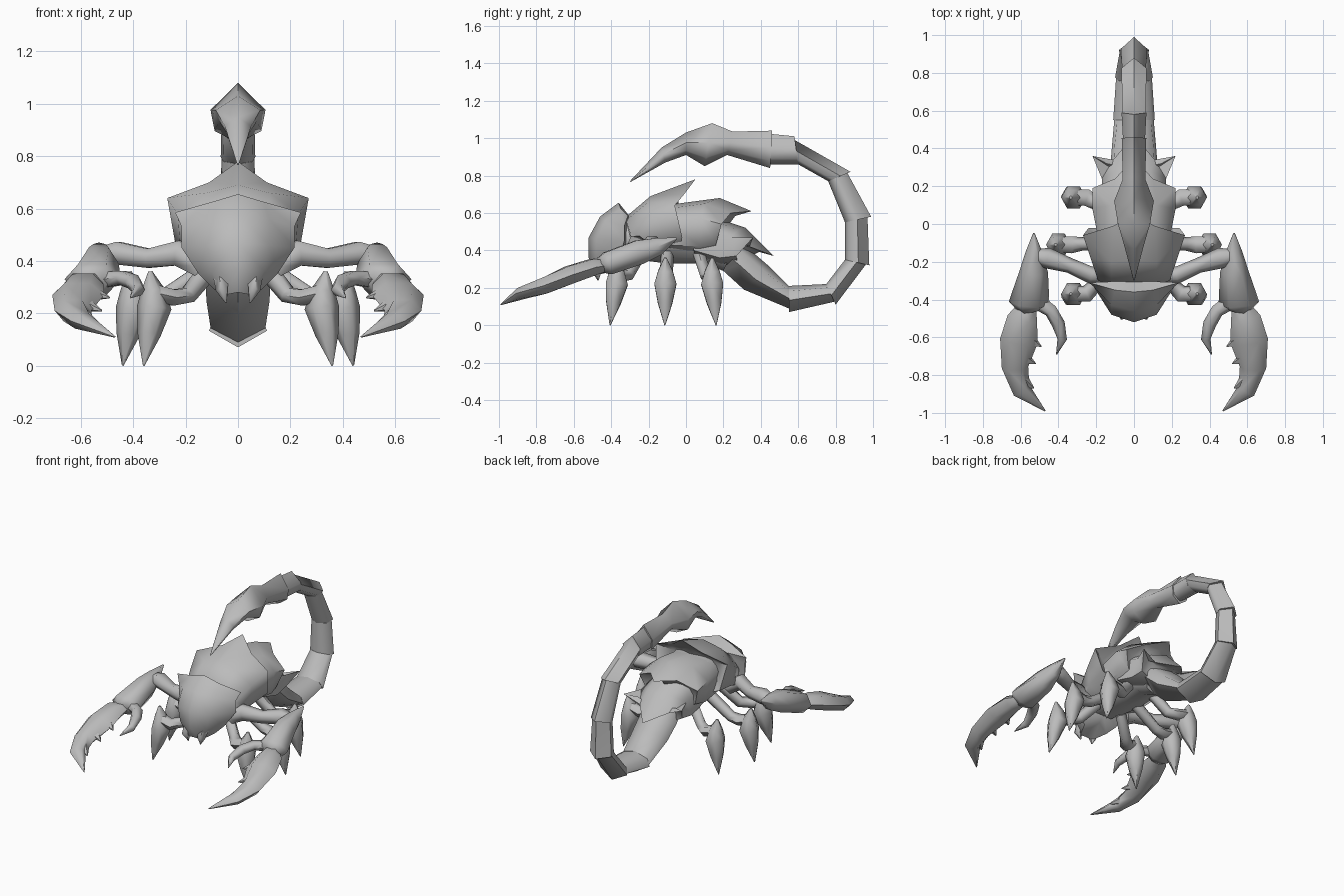
import bpy
import bmesh
from math import cos, sin, pi, radians
from mathutils import Vector

default_cube = bpy.data.objects.get("Cube")
if default_cube:
    bpy.data.objects.remove(default_cube, do_unlink=True)

shell_grey = (0.5, 0.5, 0.5, 1)
shell = bpy.data.materials.new("shell_grey")
shell.use_nodes = True
shell.diffuse_color = shell_grey
shell.node_tree.nodes["Principled BSDF"].inputs["Base Color"].default_value = shell_grey


def loft(name, rings, mirrored=False):
    """Skin a row of equal-sized closed rings and cap both ends."""
    bm = bmesh.new()
    rows = [[bm.verts.new(point) for point in ring] for ring in rings]
    count = len(rows[0])
    for row, following in zip(rows, rows[1:]):
        for i in range(count):
            j = (i + 1) % count
            bm.faces.new((row[i], row[j], following[j], following[i]))
    bm.faces.new(rows[0])
    bm.faces.new(rows[-1])
    bmesh.ops.triangulate(bm, faces=bm.faces[:])
    bmesh.ops.recalc_face_normals(bm, faces=bm.faces[:])
    mesh = bpy.data.meshes.new(name)
    bm.to_mesh(mesh)
    bm.free()
    mesh.materials.append(shell)
    part = bpy.data.objects.new(name, mesh)
    bpy.context.collection.objects.link(part)
    if mirrored:
        part.modifiers.new("mirror", "MIRROR").use_clip = False
    bpy.ops.object.select_all(action="DESELECT")
    part.select_set(True)
    bpy.context.view_layer.objects.active = part
    bpy.ops.object.shade_smooth_by_angle(angle=radians(65))


def whole(half):
    """Complete a half outline, whose ends lie on the centre plane."""
    return half + [(-x, y, z) for x, y, z in reversed(half[1:-1])]


def upright_ring(outer, inner, width, profile):
    """Symmetric ring between an outer and an inner point of the centre plane."""
    a, b = Vector((0, *outer)), Vector((0, *inner))
    sides = [a.lerp(b, t) + Vector((width * w, 0, 0)) for w, t in profile]
    return whole([tuple(p) for p in [a, *sides, b]])


def limb(name, stations, sides=6):
    """Mirrored tapered limb through stations of (centre, half width, half height)."""
    centres = [Vector(s[0]) for s in stations]
    rings = []
    for i, (_, wide, high) in enumerate(stations):
        along = centres[min(i + 1, len(centres) - 1)] - centres[max(i - 1, 0)]
        along.normalize()
        guide = Vector((0, 1, 0)) if abs(along.z) > 0.8 else Vector((0, 0, 1))
        across = along.cross(guide).normalized()
        up = across.cross(along)
        turns = [2 * pi * k / sides for k in range(sides)]
        rings.append([centres[i] + across * wide * cos(t) + up * high * sin(t) for t in turns])
    loft(name, rings, True)


def plate(name, front, middle, rim):
    """Back plate with a pointed rim that tucks under itself."""
    hub = sum((Vector(p) for p in middle), Vector()) / len(middle)
    hub.x = 0
    tuck = [tuple(Vector(p).lerp(hub, 0.35)) for p in rim]
    loft(name, [whole(half) for half in (front, middle, rim, tuck)])


# Body core under the plates
body_profile = [(0.65, 0.08), (1, 0.45), (0.6, 0.9)]
body_stations = [
    ((-.36, .56), (-.34, .36), .15),
    ((-.1, .66), (-.1, .33), .2),
    ((.1, .63), (.1, .33), .17),
    ((.28, .46), (.2, .29), .11),
]
loft("body", [upright_ring(*s, body_profile) for s in body_stations])

# Overlapping back plates, each ending in a point on the centre line
plate("front_plate",
      [(0, -.32, .58), (.12, -.32, .56), (.19, -.3, .5), (.2, -.28, .4), (0, -.28, .36)],
      [(0, -.19, .69), (.12, -.2, .66), (.23, -.18, .58), (.22, -.18, .44), (0, -.18, .36)],
      [(0, .05, .78), (.11, -.01, .7), (.27, -.06, .64), (.24, -.02, .47), (0, -.03, .36)])
plate("middle_plate",
      [(0, -.12, .64), (.12, -.12, .62), (.18, -.12, .56), (.18, -.12, .43), (0, -.1, .36)],
      [(0, .18, .68), (.12, .1, .65), (.22, .08, .57), (.2, .08, .42), (0, .08, .36)],
      [(0, .35, .61), (.1, .24, .6), (.22, .19, .54), (.18, .16, .43), (0, .16, .36)])
plate("rear_plate",
      [(0, .08, .6), (.1, .08, .58), (.17, .06, .52), (.17, .04, .4), (0, .06, .34)],
      [(0, .32, .52), (.09, .28, .51), (.17, .24, .47), (.17, .18, .36), (0, .2, .3)],
      [(0, .47, .37), (.11, .34, .42), (.22, .36, .47), (.16, .27, .37), (0, .28, .28)])

# Shield-shaped head, from brim to chin
head_halves = [
    [(0, -.36, .655), (.1, -.35, .625), (.24, -.31, .585), (0, -.3, .58)],
    [(0, -.46, .58), (.12, -.43, .56), (.215, -.33, .53), (0, -.3, .53)],
    [(0, -.52, .47), (.12, -.48, .46), (.215, -.33, .45), (0, -.3, .45)],
    [(0, -.52, .36), (.1, -.48, .36), (.15, -.36, .35), (0, -.3, .36)],
    [(0, -.48, .28), (.05, -.47, .27), (.09, -.38, .29), (0, -.34, .32)],
]
loft("head", [whole(half) for half in head_halves])
limb("fang", [((.06, -.45, .34), .035, .035), ((.06, -.48, .29), .025, .03),
              ((.045, -.47, .24), .003, .003)], sides=5)

# Tail: a smooth root, then segments that flare and narrow to the next
tail_profile = [(1, 0.45), (0.85, 0.8)]
roots = [
    ((.12, .35), (.3, .44), .11),
    ((.2, .29), (.38, .37), .125),
    ((.31, .19), (.45, .31), .12),
]
flares = [
    ((.55, .07), (.55, .21), .11),
    ((.8, .11), (.75, .22), .1),
    ((.98, .32), (.85, .35), .08),
    ((.99, .58), (.85, .55), .07),
    ((.88, .82), (.76, .77), .066),
    ((.58, 1.01), (.6, .86), .066),
]
tail_rings = [upright_ring(*root, tail_profile) for root in roots]
for outer, inner, width in flares:
    o, i = Vector(outer), Vector(inner)
    neck = (o.lerp(i, 0.14), i, width * 0.95)
    tail_rings += [upright_ring(*neck, tail_profile), upright_ring(o, i, width, tail_profile)]
tail_rings.append(upright_ring((.38, 1.03), (.4, .86), .055, tail_profile))
loft("tail", tail_rings)

# Stinger bulb and point
sting_stations = [
    ((.46, 1.04), (.45, .84), .065),
    ((.25, 1.035), (.22, .91), .06),
    ((.14, 1.08), (.1, .85), .105),
    ((0, 1.03), (0, .91), .085),
    ((-.13, .95), (-.11, .87), .05),
    ((-.3, .77), (-.296, .766), .003),
]
loft("stinger", [upright_ring(*s, tail_profile) for s in sting_stations])

# Walking legs: hip y, foot y, knee x
for place, hip, foot, knee in (("front", -.25, -.37, .32),
                               ("middle", -.1, -.11, .4),
                               ("rear", .07, .14, .32)):
    limb(place + "_thigh", [
        ((.1, hip, .38), .035, .04),
        ((knee - .13, (hip + foot) / 2, .27), .035, .035),
        ((knee - .07, foot, .26), .045, .035),
        ((knee, foot, .28), .04, .035)])
    toe = foot + (foot - hip) * 0.3
    limb(place + "_shin", [
        ((knee + .015, foot, .36), .008, .008),
        ((knee + .005, foot, .29), .045, .045),
        ((knee, foot, .22), .066, .068),
        ((knee + .02, (foot + toe) / 2, .12), .045, .045),
        ((knee + .04, toe, 0), .003, .003)])

# Pincer arms
limb("upper_arm", [
    ((.14, -.27, .38), .05, .05),
    ((.23, -.27, .43), .045, .055),
    ((.34, -.22, .41), .04, .042),
    ((.46, -.18, .43), .055, .05),
    ((.52, -.17, .42), .04, .04)])
limb("forearm", [
    ((.53, -.05, .465), .005, .006),
    ((.53, -.15, .42), .045, .055),
    ((.53, -.25, .39), .075, .075),
    ((.555, -.42, .33), .108, .07),
    ((.55, -.46, .32), .06, .045)])
limb("pincer", [
    ((.56, -.43, .32), .045, .035),
    ((.59, -.5, .31), .08, .05),
    ((.61, -.62, .27), .1, .055),
    ((.63, -.76, .21), .07, .05),
    ((.595, -.88, .17), .05, .035),
    ((.47, -.99, .11), .003, .003)])
limb("thumb", [
    ((.5, -.42, .33), .04, .035),
    ((.44, -.46, .335), .035, .03),
    ((.4, -.53, .32), .035, .03),
    ((.38, -.61, .29), .025, .025),
    ((.41, -.69, .26), .003, .003)])

# Teeth along the inner edge of the pincer
for root, tip in (((.57, -.6, .28), (.49, -.65, .26)),
                  ((.6, -.7, .24), (.52, -.74, .21)),
                  ((.6, -.82, .19), (.53, -.87, .16))):
    limb("pincer_tooth", [(root, .045, .035), (tip, .003, .003)], sides=5)
